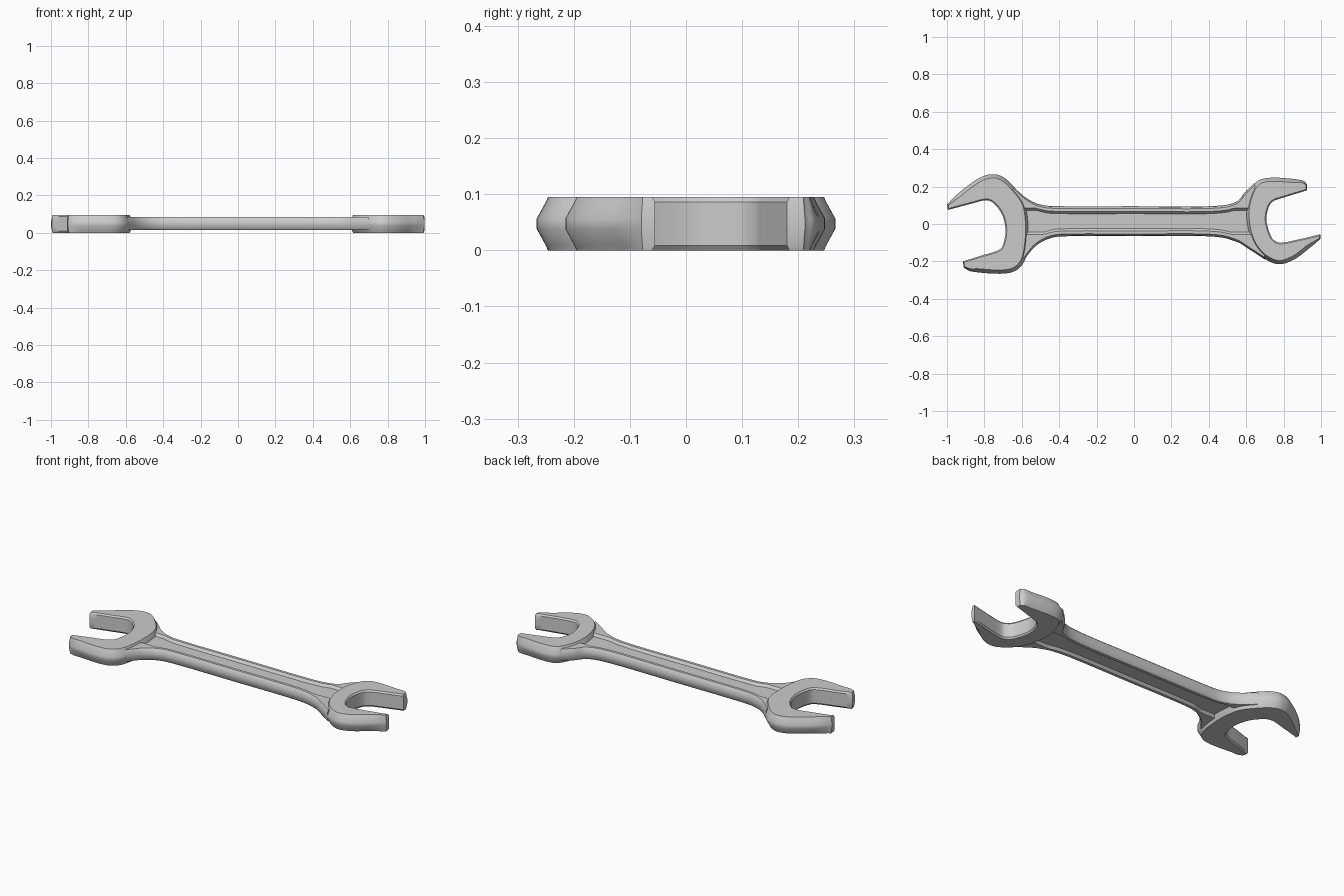
import bpy, bmesh
from mathutils import Vector

if "Cube" in bpy.data.objects:
    bpy.data.objects.remove(bpy.data.objects["Cube"])


def spline(pts, n=6):
    """Catmull-Rom curve through 2D points."""
    p = [Vector(q) for q in pts]
    p = [2 * p[0] - p[1]] + p + [2 * p[-1] - p[-2]]
    out = []
    for i in range(1, len(p) - 2):
        a, b, c, d = p[i - 1:i + 3]
        for k in range(n):
            t = k / n
            out.append(0.5 * (2 * b + (c - a) * t + (2 * a - 5 * b + 4 * c - d) * t * t
                              + (3 * b - a - 3 * c + d) * t ** 3))
    return out + [p[-2]]


def loft(name, rings):
    """Join closed rings of points and cap both ends."""
    bm = bmesh.new()
    vr = [[bm.verts.new(v) for v in r] for r in rings]
    n = len(vr[0])
    for a, b in zip(vr, vr[1:]):
        for i in range(n):
            j = (i + 1) % n
            bm.faces.new((a[i], a[j], b[j], b[i]))
    caps = [bm.faces.new(vr[0]), bm.faces.new(vr[-1])]
    bmesh.ops.recalc_face_normals(bm, faces=bm.faces)
    bmesh.ops.triangulate(bm, faces=caps)
    me = bpy.data.meshes.new(name)
    bm.to_mesh(me)
    bm.free()
    ob = bpy.data.objects.new(name, me)
    bpy.context.collection.objects.link(ob)
    bpy.ops.object.select_all(action='DESELECT')
    ob.select_set(True)
    bpy.context.view_layer.objects.active = ob
    bpy.ops.object.shade_smooth_by_angle(angle=0.6)
    return ob


def jaw_head(name, outer, inner):
    """Open jaw: flanks taper away from mid height, throat has a small bevel."""
    o, q = spline(outer), spline(inner)
    pts = o + q
    n = len(pts)
    area = sum(pts[i - 1].cross(pts[i]) for i in range(n))
    s = 1 if area > 0 else -1
    normals, weight = [], []
    for i in range(n):
        e1 = (pts[i] - pts[i - 1]).normalized()
        e2 = (pts[(i + 1) % n] - pts[i]).normalized()
        t = (e1 + e2).normalized()
        normals.append(Vector((-t.y, t.x)) * s)
        d = min((pts[i] - o[0]).length, (pts[i] - o[-1]).length)
        weight.append(min(1, 0.35 + d / 0.12))
    rings = []
    for z, off_o, off_i in ((0, .022, .007), (.009, .018, 0), (.038, .002, 0),
                            (.057, .002, 0), (.086, .018, 0), (.095, .022, .007)):
        ring = []
        for i in range(n):
            off = off_o * weight[i] if i < len(o) else off_i
            p = pts[i] + normals[i] * off
            ring.append((p.x, p.y, z))
        rings.append(ring)
    return loft(name, rings)


# Left jaw
jaw_head("left_jaw",
         [(-1.0, .105), (-.93, .175), (-.83, .247), (-.755, .268), (-.695, .25),
          (-.64, .2), (-.58, .12), (-.56, .03), (-.56, -.08), (-.58, -.19),
          (-.63, -.25), (-.715, -.268), (-.86, -.257), (-.91, -.235)],
         [(-.915, -.2), (-.82, -.17), (-.73, -.142), (-.70, -.11), (-.687, -.03),
          (-.705, .05), (-.745, .105), (-.79, .127), (-.88, .106), (-.995, .075)])

# Right jaw
jaw_head("right_jaw",
         [(.927, .212), (.89, .237), (.74, .25), (.655, .228), (.61, .15), (.593, .05),
          (.61, -.06), (.65, -.14), (.71, -.195), (.78, -.217), (.86, -.19),
          (.94, -.13), (.998, -.08)],
         [(.996, -.055), (.89, -.08), (.79, -.1), (.755, -.09), (.73, -.06),
          (.708, .02), (.72, .09), (.745, .122), (.785, .137), (.85, .157), (.925, .18)])

# Handle with raised rims and a recessed web on both faces
top = spline([(-.65, .205), (-.58, .142), (-.5, .104), (-.38, .095), (0, .095),
              (.4, .095), (.54, .116), (.595, .172), (.645, .22)])
bot = spline([(-.59, -.195), (-.53, -.122), (-.45, -.077), (-.34, -.065), (0, -.065),
              (.4, -.066), (.54, -.092), (.62, -.138), (.7, -.19)])
rings = []
for t, b in zip(top, bot):
    rt, rb = min(t.y - .028, .085), max(b.y + .028, -.055)
    half = [(t.y, .054), (t.y - .004, .075), (t.y - .012, .084), (rt, .084),
            (rt - .012, .070), (rb + .012, .070), (rb, .084), (b.y + .012, .084),
            (b.y + .004, .075), (b.y, .054)]
    ring = half + [(y, .1 - z) for y, z in reversed(half)]
    rings.append([(b.x + (t.x - b.x) * (y - b.y) / (t.y - b.y), y, z) for y, z in ring])
loft("handle", rings)
